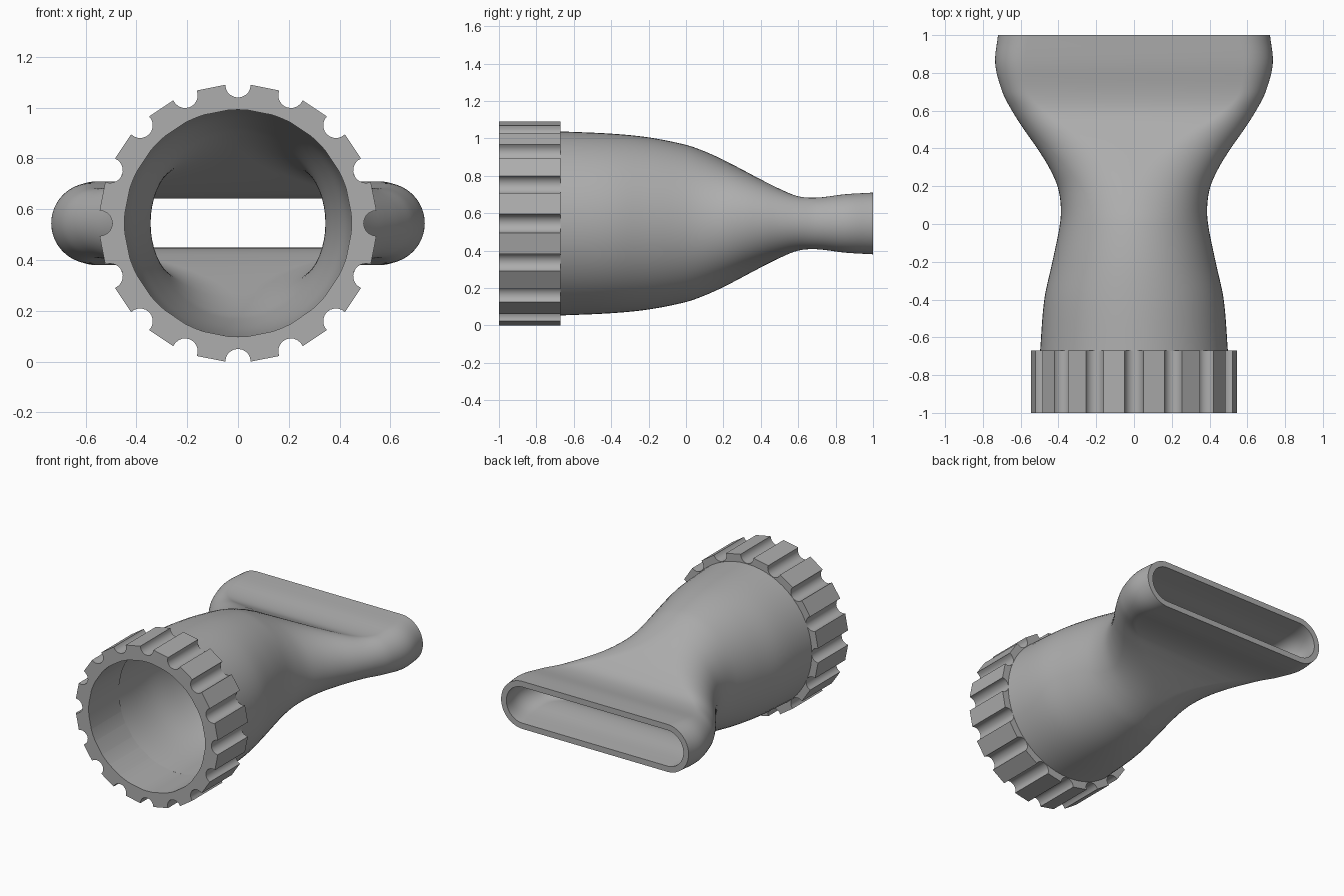
import bpy, bmesh, math

if "Cube" in bpy.data.objects:
    bpy.data.objects.remove(bpy.data.objects["Cube"], do_unlink=True)

CZ = 0.545          # height of the tube axis
BORE = 0.447        # collar bore radius
COLLAR_BACK = -0.67

grey = bpy.data.materials.new("grey plastic")
grey.use_nodes = True
colour = (0.42, 0.42, 0.42, 1)
grey.diffuse_color = colour
grey.node_tree.nodes["Principled BSDF"].inputs["Base Color"].default_value = colour


def finish(bm, name, angle):
    bmesh.ops.remove_doubles(bm, verts=bm.verts, dist=0.0002)
    bmesh.ops.recalc_face_normals(bm, faces=bm.faces)
    mesh = bpy.data.meshes.new(name)
    bm.to_mesh(mesh)
    bm.free()
    mesh.materials.append(grey)
    obj = bpy.data.objects.new(name, mesh)
    bpy.context.collection.objects.link(obj)
    bpy.ops.object.select_all(action='DESELECT')
    obj.select_set(True)
    bpy.context.view_layer.objects.active = obj
    bpy.ops.object.shade_smooth_by_angle(angle=math.radians(angle))
    return obj


def bridge(bm, a, b):
    n = len(a)
    for i in range(n):
        j = (i + 1) % n
        bm.faces.new((a[i], a[j], b[j], b[i]))


# Stations along the nozzle: y, half width, half height
STATIONS = [
    (-0.67, 0.497, 0.492), (-0.4, 0.475, 0.48), (-0.2, 0.432, 0.46),
    (0.0, 0.392, 0.42), (0.1, 0.388, 0.385), (0.2, 0.405, 0.34),
    (0.3, 0.45, 0.288), (0.4, 0.512, 0.235), (0.5, 0.582, 0.185),
    (0.6, 0.646, 0.145), (0.7, 0.697, 0.138), (0.85, 0.735, 0.156),
    (1.0, 0.72, 0.165)]


def slope(i, k):
    a, b = STATIONS[max(i - 1, 0)], STATIONS[min(i + 1, len(STATIONS) - 1)]
    return (b[k] - a[k]) / (b[0] - a[0])


def sample(i, t, k):
    # Smooth cubic between two neighbouring stations
    p, q = STATIONS[i], STATIONS[i + 1]
    d = q[0] - p[0]
    s = t * t * (3 - 2 * t)
    return (p[k] * (1 - s) + q[k] * s + d * slope(i, k) * t * (1 - t) ** 2
            - d * slope(i + 1, k) * t * t * (1 - t))


def section(bm, y, w, h, half=32):
    # Ellipse at the collar, blending to a round-ended slot at the mouth
    f = min(max(y / 0.7, 0), 1)
    f = f * f * (3 - 2 * f)
    ring = []
    for side in (1, -1):
        for k in range(half + 1):
            a = math.pi * (k / half - 0.5)
            slot = max(w - h, 0) + min(w, h) * math.cos(a)
            x = side * ((1 - f) * w * math.cos(a) + f * slot)
            ring.append(bm.verts.new((x, y, CZ + side * h * math.sin(a))))
    return ring


# Nozzle: outer and inner skins joined at both ends
bm = bmesh.new()
STEPS = 5
rows = [(i, s / STEPS) for i in range(len(STATIONS) - 1) for s in range(STEPS)]
rows.append((len(STATIONS) - 2, 1.0))
skins = []
for inner in (False, True):
    rings = []
    for i, t in rows:
        y = STATIONS[i][0] + t * (STATIONS[i + 1][0] - STATIONS[i][0])
        wall = (0.045 - 0.003 * (y + 0.67)) if inner else 0
        rings.append(section(bm, y, sample(i, t, 1) - wall, sample(i, t, 2) - wall))
    for a, b in zip(rings, rings[1:]):
        bridge(bm, a, b)
    skins.append(rings)
for end in (0, -1):
    bridge(bm, skins[0][end], skins[1][end])
finish(bm, "nozzle", 40)

# Grip collar: sixteen flat teeth separated by round grooves
NOTCHES, ARC = 16, 10
outline = []
for n in range(NOTCHES):
    turn = 2 * math.pi * n / NOTCHES
    for k in range(ARC + 1):
        a = math.pi * k / ARC
        r, s = CZ - 0.05 * math.sin(a), -0.05 * math.cos(a)
        outline.append((r * math.cos(turn) - s * math.sin(turn),
                        r * math.sin(turn) + s * math.cos(turn)))
bore = []
for x, z in outline:
    d = math.hypot(x, z)
    bore.append((x * BORE / d, z * BORE / d))
bm = bmesh.new()
loops = [[bm.verts.new((x, y, CZ + z)) for x, z in shape]
         for shape, y in ((outline, -1), (outline, COLLAR_BACK),
                          (bore, COLLAR_BACK), (bore, -1))]
for i in range(4):
    bridge(bm, loops[i], loops[(i + 1) % 4])
finish(bm, "grip_collar", 25)
